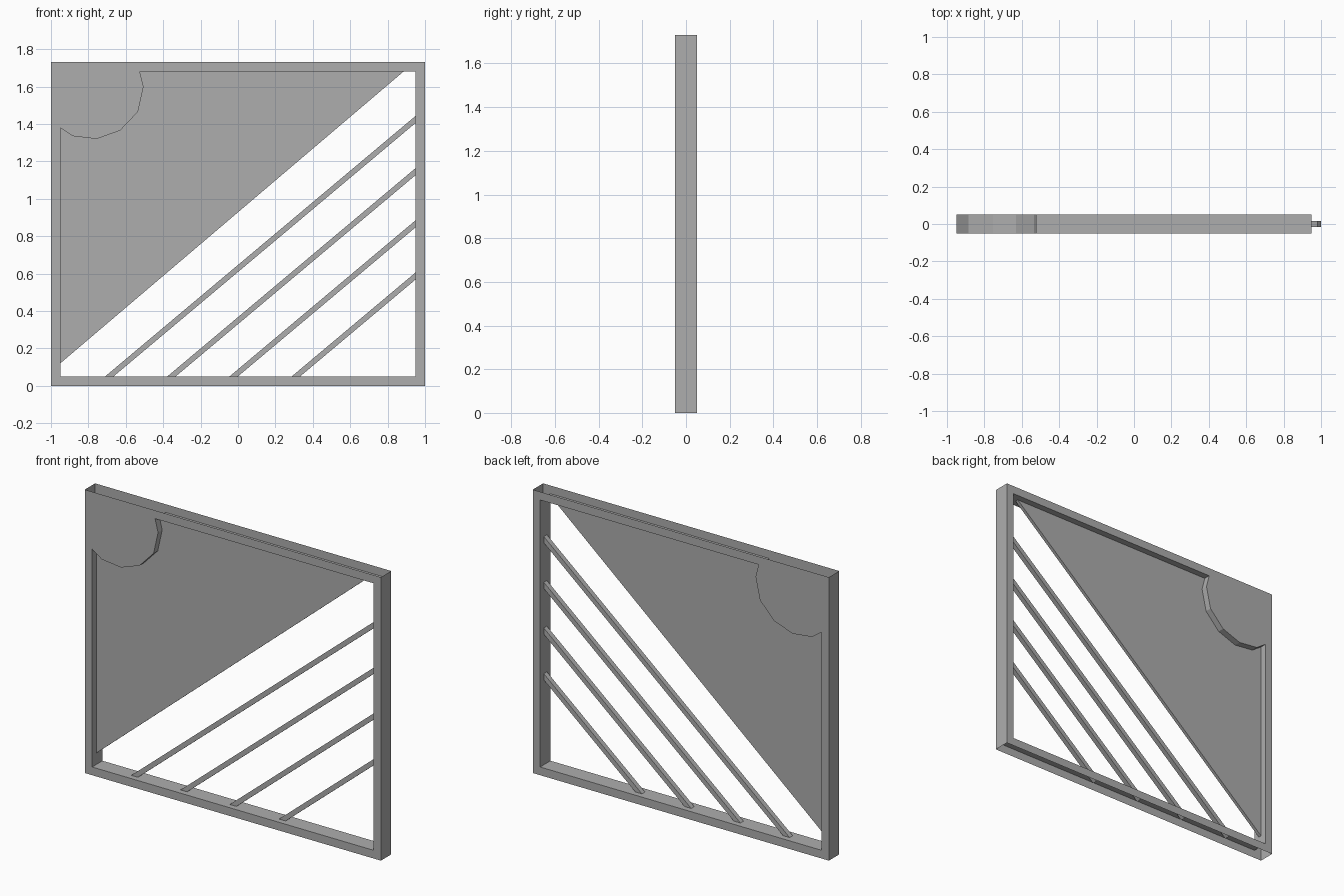
import bpy
import bmesh
from math import radians, sin, cos, tan
from mathutils import Vector

cube = bpy.data.objects.get("Cube")
if cube:
    bpy.data.objects.remove(cube, do_unlink=True)

# One grey for everything
grey = bpy.data.materials.new("plain grey")
grey.use_nodes = True
colour = (0.42, 0.42, 0.42, 1)
grey.diffuse_color = colour
grey.node_tree.nodes["Principled BSDF"].inputs["Base Color"].default_value = colour

HEIGHT, DEPTH, WALL = 1.73, 0.05, 0.05
IN_X, IN_TOP = 1 - WALL, HEIGHT - WALL
ANGLE = radians(40)

# Scalloped edge of the corner plate, from the top rail to the left rail
SCALLOP = [(-0.525, IN_TOP), (-0.505, 1.60), (-0.535, 1.465), (-0.63, 1.365),
           (-0.755, 1.32), (-0.885, 1.335), (-IN_X, 1.38)]


def finish(name, bm):
    bmesh.ops.recalc_face_normals(bm, faces=bm.faces)
    mesh = bpy.data.meshes.new(name)
    bm.to_mesh(mesh)
    bm.free()
    mesh.materials.append(grey)
    obj = bpy.data.objects.new(name, mesh)
    bpy.context.collection.objects.link(obj)
    return obj


def ring(bm, points, y):
    verts = [bm.verts.new((x, y, z)) for x, z in points]
    edges = [bm.edges.new((v, verts[i - 1])) for i, v in enumerate(verts)]
    return verts, edges


def slab(name, points, half):
    """Extrude a flat outline in x and z to a plate centred on y = 0."""
    bm = bmesh.new()
    face = bm.faces.new([bm.verts.new((x, -half, z)) for x, z in points])
    new = bmesh.ops.extrude_face_region(bm, geom=[face])["geom"]
    moved = [g for g in new if isinstance(g, bmesh.types.BMVert)]
    bmesh.ops.translate(bm, vec=(0, 2 * half, 0), verts=moved)
    return finish(name, bm)


# Hollow frame: front and back sheets, side walls, inner lining; top and bottom open
outer = [(-1, 0), (1, 0), (1, HEIGHT), (-1, HEIGHT)]
inner = [(-IN_X, WALL), (IN_X, WALL), (IN_X, IN_TOP)] + SCALLOP
bm = bmesh.new()
rings = []
for y in (-DEPTH, DEPTH):
    out_v, out_e = ring(bm, outer, y)
    in_v, in_e = ring(bm, inner, y)
    bmesh.ops.triangle_fill(bm, use_beauty=True, edges=out_e + in_e,
                            normal=(0, 1 if y > 0 else -1, 0))
    rings.append((out_v, in_v))
(out_f, in_f), (out_b, in_b) = rings
for a, b in ((1, 2), (3, 0)):
    bm.faces.new((out_f[a], out_b[a], out_b[b], out_f[b]))
for i in range(len(in_f)):
    bm.faces.new((in_f[i - 1], in_f[i], in_b[i], in_b[i - 1]))
finish("frame", bm)

# Triangular panel in the middle of the frame, following the scallop
slab("panel", [(-IN_X, 0.12), (0.885, IN_TOP)] + SCALLOP, 0.01)

# Four parallel diagonal bars, their square ends running into the hollow rails
along = Vector((cos(ANGLE), sin(ANGLE)))
across = Vector((-sin(ANGLE), cos(ANGLE))) * 0.0145
for i in range(4):
    foot = Vector((-0.688 + i * 0.3325, WALL))
    length = (IN_X - foot.x) / cos(ANGLE)
    low = foot - along * 0.03
    high = foot + along * (length + (0.053 if i == 0 else 0.03))
    slab(f"diagonal_bar_{i + 1}",
         [tuple(p) for p in (low - across, high - across, high + across, low + across)],
         0.015)
